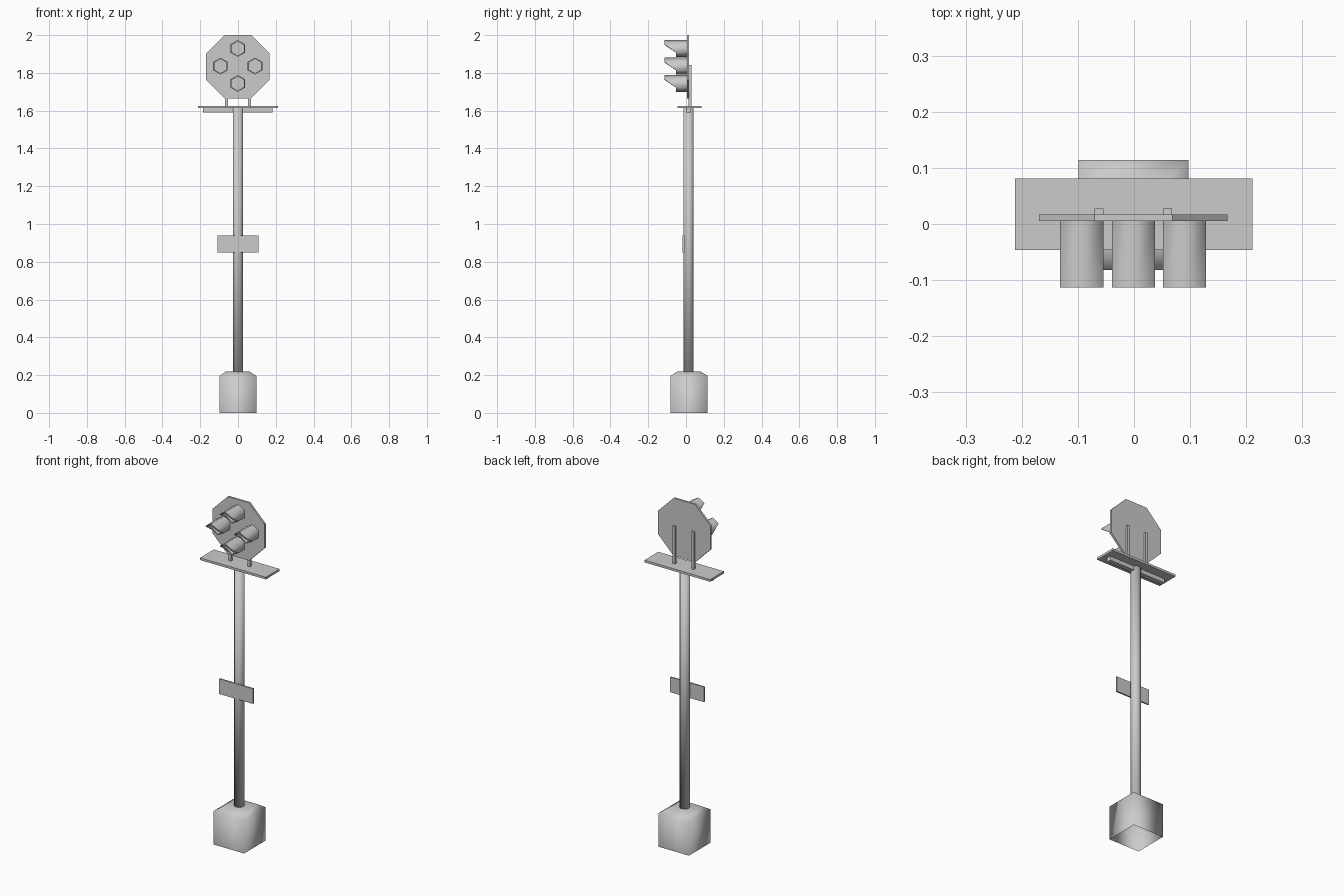
import bpy, math

if "Cube" in bpy.data.objects:
    bpy.data.objects.remove(bpy.data.objects["Cube"])


def make(name, verts, faces, smooth=True):
    me = bpy.data.meshes.new(name)
    me.from_pydata(verts, [], faces)
    me.update()
    for p in me.polygons:
        p.use_smooth = smooth
    ob = bpy.data.objects.new(name, me)
    bpy.context.collection.objects.link(ob)
    return ob


def loft(name, rings, cap_start=True, cap_end=True, smooth=True):
    """Skin a list of equally sized vertex rings."""
    n = len(rings[0])
    verts = [v for r in rings for v in r]
    faces = [(i * n + j, i * n + (j + 1) % n, (i + 1) * n + (j + 1) % n, (i + 1) * n + j)
             for i in range(len(rings) - 1) for j in range(n)]
    if cap_start:
        faces.append(tuple(reversed(range(n))))
    if cap_end:
        faces.append(tuple(range((len(rings) - 1) * n, len(rings) * n)))
    return make(name, verts, faces, smooth)


def rect(x0, x1, y0, y1, z):
    return [(x0, y0, z), (x1, y0, z), (x1, y1, z), (x0, y1, z)]


def box(name, x0, x1, y0, y1, z0, z1):
    return loft(name, [rect(x0, x1, y0, y1, z0), rect(x0, x1, y0, y1, z1)], smooth=False)


def ngon(n, r, phase=0.0):
    return [(r * math.cos(2 * math.pi * (i + phase) / n),
             r * math.sin(2 * math.pi * (i + phase) / n)) for i in range(n)]


# Foundation block with chamfered top, open underneath
bx0, bx1, by0, by1, c = -0.099, 0.097, -0.082, 0.114, 0.036
loft("foundation", [rect(bx0, bx1, by0, by1, 0), rect(bx0, bx1, by0, by1, 0.196),
                    rect(bx0 + c, bx1 - c, by0 + c, by1 - c, 0.219)], cap_start=False)

# Pole
loft("pole", [[(x - 0.001, y + 0.013, z) for x, y in ngon(8, 0.029, 0.5)]
              for z in (0.21, 1.613)])

# Number plate, platform and its support bar
box("plate", -0.109, 0.108, -0.018, -0.009, 0.85, 0.938)
box("support_bar", -0.185, 0.183, 0.0, 0.027, 1.589, 1.614)
box("platform", -0.212, 0.211, -0.046, 0.081, 1.613, 1.626)

# Two posts holding the signal head
for side, x in (("left", -0.062), ("right", 0.06)):
    box("post_" + side, x - 0.008, x + 0.008, 0.012, 0.028, 1.62, 1.843)

# Octagonal backing board
oct_r = 0.168 / math.cos(math.pi / 8)
loft("backing_board", [[(x - 0.001, yy, z + 1.833) for x, z in ngon(8, oct_r, 0.5)]
                       for yy in (0.017, 0.005)], smooth=False)


# Hexagonal lamp hoods: long on top, cut back below, with recessed lens
def lamp(name, cx, cz):
    def ring(r, depth):
        return [(cx + x, depth(z), cz + z) for x, z in ngon(6, r, 0.5)]
    def front(z):
        return -0.113 if z > 0 else -0.053
    outer, inner = 0.0445, 0.0375
    loft(name + "_hood", [ring(outer, lambda z: 0.006), ring(outer, front),
                          ring(inner, front), ring(inner, lambda z: -0.035)],
         cap_start=False).data.update()
    make(name + "_lens", ring(inner, lambda z: -0.035), [tuple(range(6))], False)


for name, cx, cz in (("lamp_top", -0.001, 1.929), ("lamp_bottom", -0.001, 1.744),
                     ("lamp_left", -0.093, 1.836), ("lamp_right", 0.09, 1.836)):
    o = lamp(name, cx, cz)

# Smooth only shallow angles on hoods, and turn all closed parts outward
import bmesh
for ob in bpy.context.collection.objects:
    bm = bmesh.new()
    bm.from_mesh(ob.data)
    if ob.name.endswith("_hood"):
        for e in bm.edges:
            if len(e.link_faces) == 2 and e.calc_face_angle(0) > math.radians(65):
                e.smooth = False
    if ob.name.endswith("_lens"):
        for f in bm.faces:
            if f.normal.y > 0:
                f.normal_flip()
    else:
        bmesh.ops.recalc_face_normals(bm, faces=bm.faces)
    bm.to_mesh(ob.data)
    bm.free()
